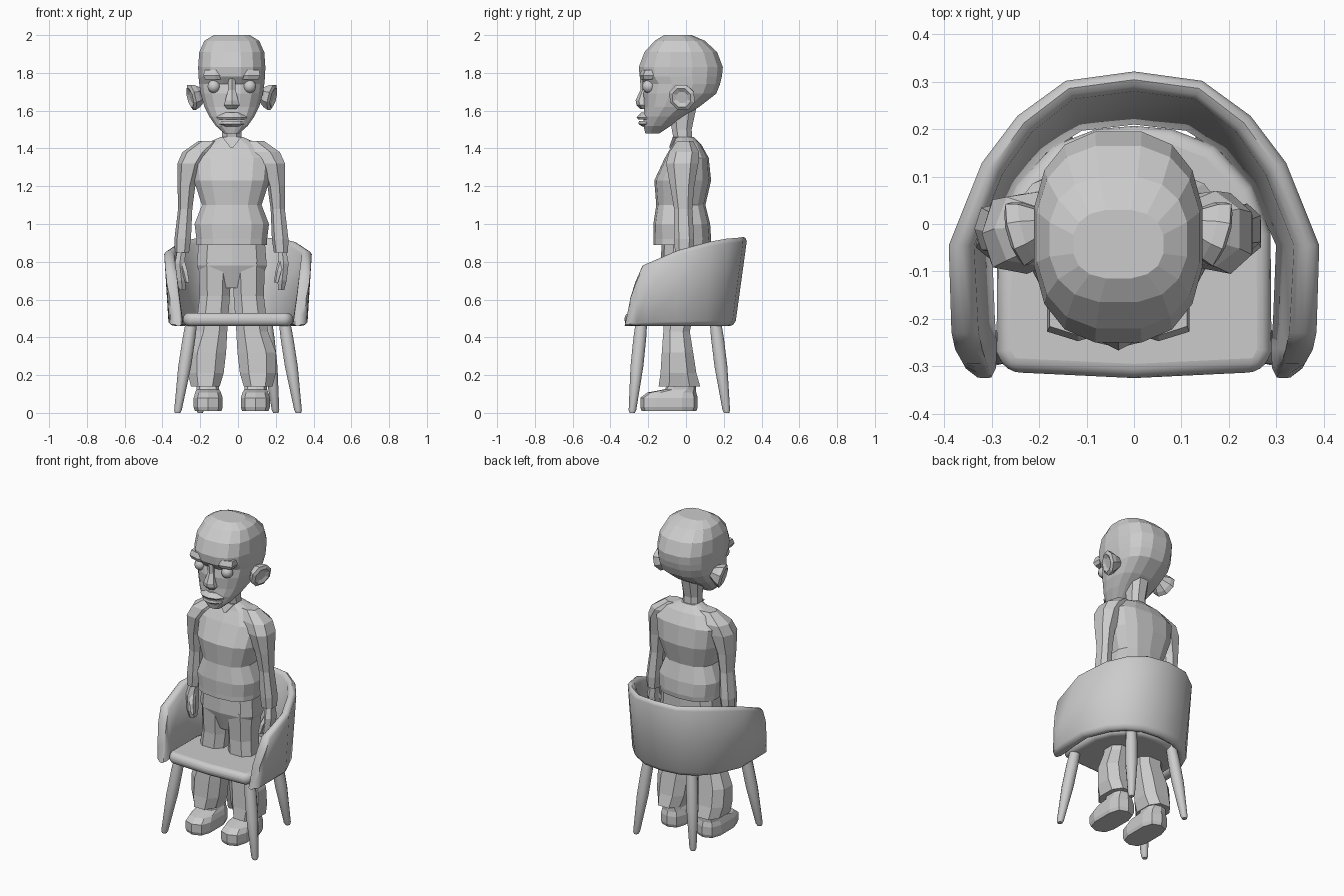
import bpy, bmesh, math
from mathutils import Vector, Matrix

if "Cube" in bpy.data.objects:
    bpy.data.objects.remove(bpy.data.objects["Cube"])

CX = -0.033  # centre line of the figure
grey = bpy.data.materials.new("plain grey")
grey.use_nodes = True
grey.diffuse_color = (0.6, 0.6, 0.6, 1)
grey.node_tree.nodes["Principled BSDF"].inputs["Base Color"].default_value = (0.6, 0.6, 0.6, 1)


def finish(name, bm, smooth=False, bevel=0):
    bmesh.ops.recalc_face_normals(bm, faces=bm.faces)
    mesh = bpy.data.meshes.new(name)
    bm.to_mesh(mesh)
    bm.free()
    mesh.materials.append(grey)
    ob = bpy.data.objects.new(name, mesh)
    bpy.context.collection.objects.link(ob)
    if bevel:
        mod = ob.modifiers.new("rounded edge", 'BEVEL')
        mod.width, mod.segments, mod.limit_method = bevel, 4, 'ANGLE'
    if smooth:
        bpy.ops.object.select_all(action='DESELECT')
        ob.select_set(True)
        bpy.context.view_layer.objects.active = ob
        bpy.ops.object.shade_smooth_by_angle(angle=math.radians(50))
    return ob


def skin(name, loops, **kw):
    """Bridge closed loops of points in order and cap both ends."""
    bm = bmesh.new()
    rows = [[bm.verts.new(p) for p in loop] for loop in loops]
    n = len(rows[0])
    for a, b in zip(rows, rows[1:]):
        for i in range(n):
            j = (i + 1) % n
            bm.faces.new((a[i], a[j], b[j], b[i]))
    bm.faces.new(rows[0])
    bm.faces.new(rows[-1])
    return finish(name, bm, **kw)


def loft(name, rings, n=8, p=2.5, matrix=None, **kw):
    """Rings are (z, centre x, centre y, half width, half depth)."""
    def squash(v):
        return math.copysign(abs(v) ** (2 / p), v)
    fit = squash(math.cos(math.pi / n))
    angles = [(i + 0.5) * math.tau / n for i in range(n)]
    loops = [[Vector((cx + rx * squash(math.cos(a)) / fit, cy + ry * squash(math.sin(a)) / fit, z))
              for a in angles] for z, cx, cy, rx, ry in rings]
    if matrix:
        loops = [[matrix @ v for v in loop] for loop in loops]
    return skin(name, loops, **kw)


def body(name, rows, **kw):
    """Rows are (z, half width, front y, back y) on the figure's centre line."""
    return loft(name, [(z, CX, (f + b) / 2, w, (b - f) / 2) for z, w, f, b in rows], **kw)


def limb(name, rows, s, **kw):
    """Rows are (z, offset from the centre line, y, half width, half depth)."""
    return loft(name, [(z, CX + s * x, y, rx, ry) for z, x, y, rx, ry in rows], **kw)


# Head, neck and facial features
body("head", [(1.48, .04, -.215, -.14), (1.52, .085, -.225, -.08), (1.57, .12, -.225, -.01),
              (1.62, .145, -.22, .07), (1.69, .165, -.225, .16), (1.74, .172, -.215, .18),
              (1.78, .176, -.245, .19), (1.83, .178, -.25, .195), (1.91, .172, -.22, .165),
              (1.97, .145, -.165, .1), (2.0, .095, -.115, .03)], n=16, p=2.5)
body("neck", [(1.42, .055, -.06, .035), (1.5, .05, -.075, .03), (1.64, .06, -.1, .06)])
body("nose", [(1.61, .025, -.24, -.2), (1.63, .042, -.258, -.2), (1.655, .034, -.262, -.2),
              (1.71, .02, -.238, -.2), (1.77, .018, -.24, -.2)], n=6, p=2)
body("upper_lip", [(1.553, .075, -.25, -.14), (1.565, .08, -.258, -.14), (1.59, .05, -.235, -.14)], n=10, p=2)
body("lower_lip", [(1.515, .05, -.228, -.14), (1.53, .068, -.25, -.14), (1.545, .07, -.246, -.14)], n=10, p=2)

for side, s in (("left", 1), ("right", -1)):
    # Eyes, brows and ears
    bm = bmesh.new()
    bmesh.ops.create_uvsphere(bm, u_segments=10, v_segments=8, radius=.035,
                              matrix=Matrix.Translation((CX + s * .095, -.197, 1.728)))
    finish(side + "_eye", bm, smooth=True)
    limb(side + "_brow", [(1.765, .085, -.2, .055, .034), (1.785, .085, -.2, .065, .042),
                          (1.815, .085, -.19, .06, .04)], s, n=6)
    turn = Vector((s, -.3, -.25)).to_track_quat('Z', 'Y').to_matrix().to_4x4()
    loft(side + "_ear", [(-.03, 0, 0, .03, .03), (.015, 0, 0, .06, .06), (.04, 0, 0, .068, .068),
                         (.05, 0, 0, .05, .05), (.04, 0, 0, .03, .03)], n=8, p=2,
         matrix=Matrix.Translation((CX + s * .175, -.01, 1.68)) @ turn)

# Shirt with a small pointed collar, and the hips
body("shirt", [(.89, .187, -.168, .125), (.92, .187, -.168, .13), (1.0, .197, -.17, .125),
               (1.1, .158, -.155, .1), (1.23, .2, -.165, .13), (1.35, .215, -.11, .118),
               (1.42, .15, -.07, .08), (1.46, .06, -.055, .04)], n=14, p=2.6)
body("collar", [(1.405, .008, -.09, -.06), (1.46, .05, -.07, -.02)], n=4, p=2)
body("hips", [(.66, .14, -.09, .07), (.78, .185, -.13, .1), (.91, .175, -.125, .1)], n=10, p=3)

for side, s in (("left", 1), ("right", -1)):
    # Sleeves, hands and thumbs
    limb(side + "_arm", [(.85, .262, -.01, .036, .045), (.92, .258, -.01, .042, .05),
                         (1.08, .245, -.015, .036, .045), (1.2, .238, -.02, .045, .06),
                         (1.32, .215, -.02, .067, .08), (1.38, .18, -.01, .075, .075),
                         (1.44, .11, -.005, .06, .04)], s, n=7)
    limb(side + "_hand", [(.65, .262, -.03, .016, .025), (.7, .266, -.03, .024, .04),
                          (.79, .275, -.02, .026, .045), (.87, .265, -.01, .022, .028)], s, n=6)
    limb(side + "_thumb", [(.69, .235, -.07, .01, .012), (.75, .248, -.06, .014, .016),
                           (.81, .265, -.03, .014, .016)], s, n=5)
    # Trouser legs and shoes
    limb(side + "_trouser_leg", [(.14, .14, -.035, .076, .11), (.21, .138, -.04, .095, .095),
                                 (.32, .132, -.045, .102, .083), (.43, .108, -.05, .084, .07),
                                 (.62, .09, -.025, .08, .085), (.8, .088, -.015, .088, .105)], s, n=8)
    limb(side + "_shoe", [(.01, .125, -.09, .07, .14), (.03, .125, -.09, .077, .147),
                          (.08, .125, -.09, .077, .147), (.108, .125, -.075, .068, .125),
                          (.125, .127, -.03, .06, .08), (.17, .13, -.015, .058, .065)], s, n=10, p=3)

# Chair seat
half = [(.27, -.312), (.29, -.27), (.288, -.02), (.25, .08), (.17, .165), (.08, .2)]
outline = [(0, -.325)] + half + [(0, .207)] + [(-x, y) for x, y in reversed(half)]
skin("seat", [[(x, y, z) for x, y in outline] for z in (.46, .53)], smooth=True, bevel=.03)

# Wraparound back: stations are (top x, top y, top z, bottom x, bottom y, thickness)
stations = [(.335, -.3, .57, .33, -.325, .03), (.36, -.295, .61, .355, -.305, .065),
            (.378, -.265, .7, .362, -.26, .075), (.386, -.23, .78, .366, -.2, .075),
            (.392, -.045, .86, .367, -.045, .07), (.322, .13, .905, .3, .11, .065),
            (.247, .23, .922, .225, .19, .06), (.145, .305, .928, .13, .243, .055),
            (0, .325, .932, 0, .26, .055)]
stations += [(-a, b, c, -d, e, t) for a, b, c, d, e, t in reversed(stations[:-1])]
section = [(0, .06), (0, .5), (0, .95), (.2, .985), (.5, 1), (.8, .985), (1, .95),
           (1, .5), (1, .06), (.8, .015), (.5, 0), (.2, .015)]
loops = []
for tx, ty, tz, bx, by, t in stations:
    top, low = Vector((tx, ty, tz)), Vector((bx, by, .46))
    inward = Vector((-tx, -max(ty + .04, 0), 0)).normalized()
    loops.append([low.lerp(top, v) + inward * u * t * (1 - .25 * v) for u, v in section])
skin("chair_back", loops, smooth=True)

# Splayed tapered chair legs
for name, top, foot in (("front", (.245, -.235), (.32, -.285)), ("back", (.15, .155), (.2, .215))):
    for side, s in (("left", 1), ("right", -1)):
        rows = []
        for f, r in ((0, .014), (.03, .02), (.5, .034), (.8, .034), (1, .03)):
            x, y = Vector(foot).lerp(Vector(top), f)
            rows.append((.49 * f, s * x, y, r, r))
        loft(f"{name}_{side}_chair_leg", rows, n=12, p=2, smooth=True)
